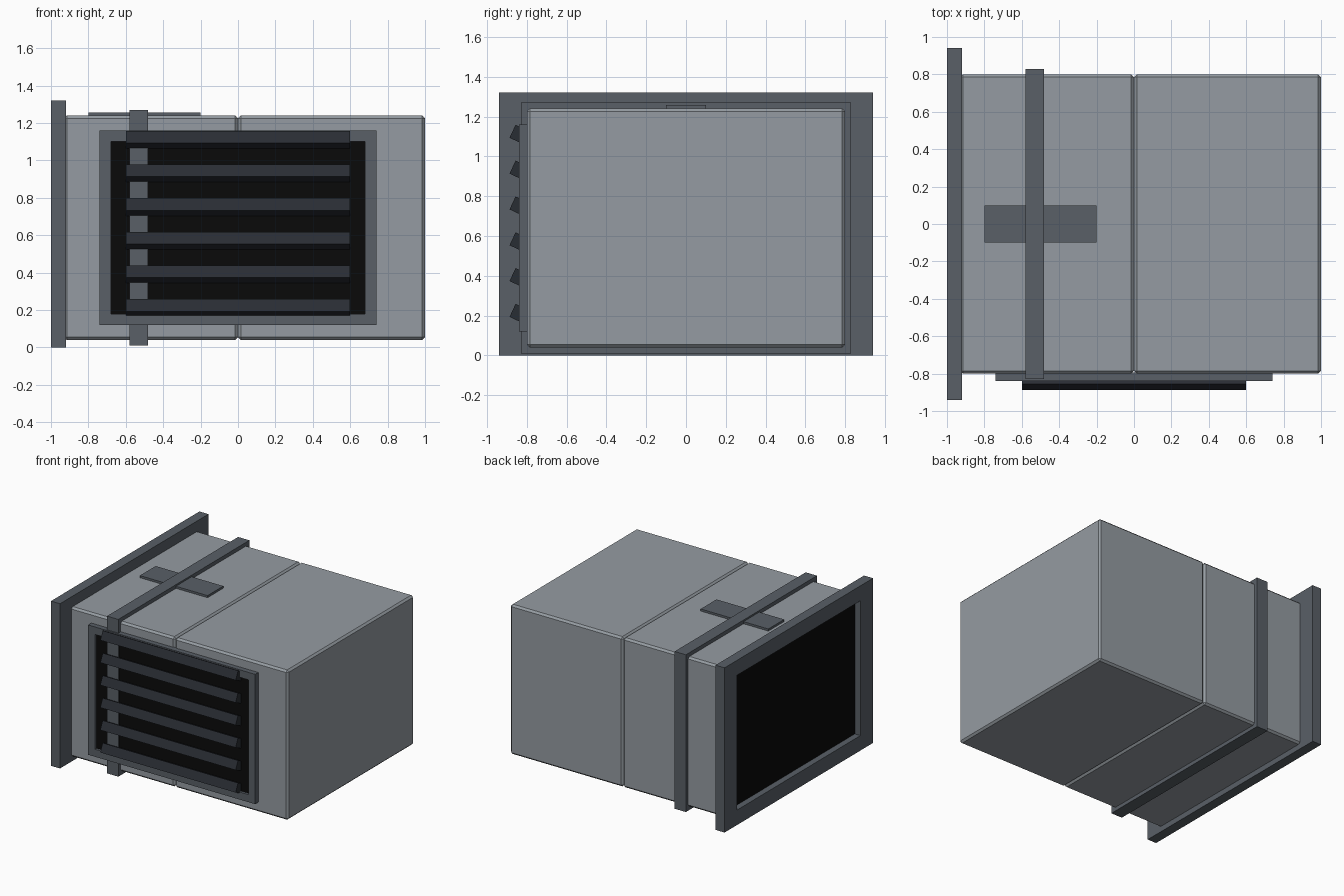
import bpy, math

if "Cube" in bpy.data.objects:
    bpy.data.objects.remove(bpy.data.objects["Cube"])

def mat(name, c):
    m = bpy.data.materials.new(name)
    m.diffuse_color = (*c, 1)
    m.use_nodes = True
    m.node_tree.nodes["Principled BSDF"].inputs["Base Color"].default_value = m.diffuse_color
    return m

SHEET = mat("sheet_metal", (0.30, 0.33, 0.36))
STEEL = mat("dark_steel", (0.10, 0.115, 0.135))
SLAT = mat("slat_metal", (0.022, 0.026, 0.033))
BLACK = mat("dark_interior", (0.003, 0.003, 0.003))

def box(name, x, y, z, material, bevel=0):
    """Axis-aligned box from (min, max) ranges."""
    r = (x, y, z)
    bpy.ops.mesh.primitive_cube_add(size=1, location=[(a + b) / 2 for a, b in r])
    o = bpy.context.object
    o.name = name
    o.scale = [b - a for a, b in r]
    bpy.ops.object.transform_apply(location=False, rotation=False, scale=True)
    o.data.materials.append(material)
    if bevel:
        m = o.modifiers.new("bevel", 'BEVEL')
        m.width = bevel
        m.segments = 1
    return o

# duct body: two bevelled sections meeting in a seam
box("duct_section_left", (-0.93, 0), (-0.8, 0.8), (0.04, 1.24), SHEET, 0.015)
box("duct_section_right", (0, 1), (-0.8, 0.8), (0.04, 1.24), SHEET, 0.015)

# end flange with dark recessed opening
fx = (-1, -0.92)
for name, z in (("flange_bottom", (0, 0.12)), ("flange_top", (1.2, 1.32))):
    box(name, fx, (-0.94, 0.94), z, STEEL)
for name, y in (("flange_front", (-0.94, -0.78)), ("flange_back", (0.78, 0.94))):
    box(name, fx, y, (0.12, 1.2), STEEL)
box("duct_opening", (-0.95, -0.925), (-0.78, 0.78), (0.12, 1.2), BLACK)

# clamp band around the body and plate on the roof
box("clamp_band", (-0.58, -0.48), (-0.83, 0.83), (0.01, 1.27), STEEL)
box("roof_plate", (-0.8, -0.2), (-0.1, 0.1), (1.235, 1.257), STEEL)

# grille frame on the front with dark backing
fy = (-0.84, -0.795)
for name, z in (("grille_bottom", (0.12, 0.18)), ("grille_top", (1.10, 1.16))):
    box(name, (-0.74, 0.74), fy, z, STEEL)
for name, x in (("grille_left", (-0.74, -0.68)), ("grille_right", (0.68, 0.74))):
    box(name, x, fy, (0.18, 1.10), STEEL)
box("grille_backing", (-0.68, 0.68), (-0.82, -0.795), (0.18, 1.10), BLACK)

# tilted louvre slats
for i in range(6):
    s = box(f"louvre_{i + 1}", (-0.6, 0.6), (-0.875, -0.805), (0.175 + i * 0.18, 0.247 + i * 0.18), SLAT)
    s.rotation_euler.x = math.radians(-25)
